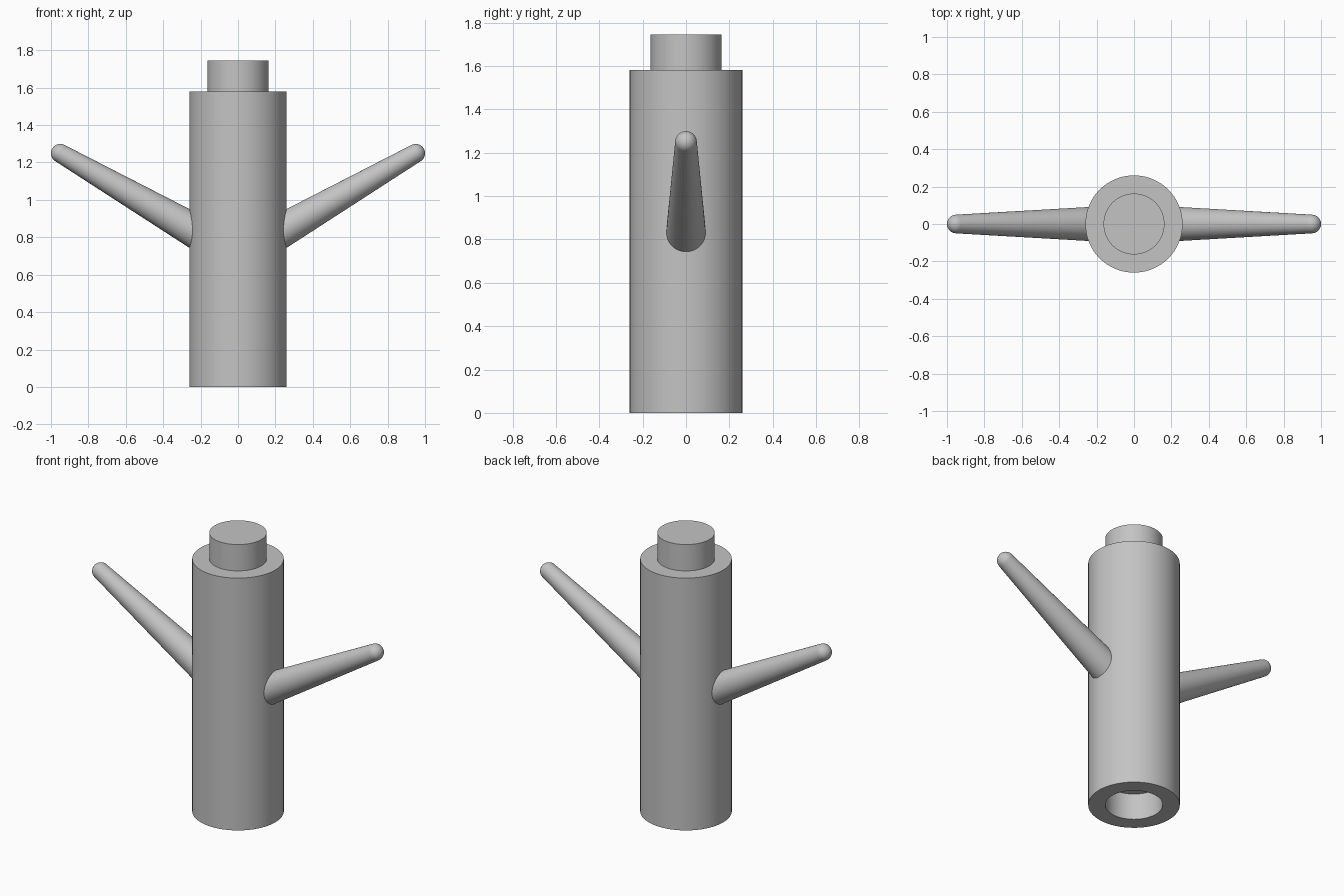
import bpy
import bmesh
from math import cos, sin, pi, radians
from mathutils import Matrix, Vector

cube = bpy.data.objects.get("Cube")
if cube:
    bpy.data.objects.remove(cube, do_unlink=True)

grey = bpy.data.materials.new("plain grey")
grey.use_nodes = True
grey.diffuse_color = (0.55, 0.55, 0.55, 1)
grey.node_tree.nodes["Principled BSDF"].inputs["Base Color"].default_value = grey.diffuse_color


def lathe(name, profile, steps=64):
    """Spin a (radius, height) profile around z into a smooth solid."""
    bm = bmesh.new()
    verts = [bm.verts.new((r, 0, z)) for r, z in profile]
    edges = [bm.edges.new(pair) for pair in zip(verts, verts[1:])]
    bmesh.ops.spin(bm, geom=verts + edges, cent=(0, 0, 0), axis=(0, 0, 1),
                   angle=2 * pi, steps=steps)
    bmesh.ops.remove_doubles(bm, verts=bm.verts, dist=0.0001)
    bmesh.ops.recalc_face_normals(bm, faces=bm.faces)
    mesh = bpy.data.meshes.new(name)
    bm.to_mesh(mesh)
    bm.free()
    mesh.materials.append(grey)
    obj = bpy.data.objects.new(name, mesh)
    bpy.context.collection.objects.link(obj)
    bpy.ops.object.select_all(action='DESELECT')
    obj.select_set(True)
    bpy.context.view_layer.objects.active = obj
    bpy.ops.object.shade_smooth_by_angle(angle=radians(30))
    return obj


# Post: socket underneath, wide column, narrow peg on top
body_r, peg_r = 0.26, 0.163
body_h, peg_h = 1.58, 0.165
lathe("post", [(0, peg_h), (peg_r, peg_h), (peg_r, 0), (body_r, 0),
               (body_r, body_h), (peg_r, body_h),
               (peg_r, body_h + peg_h), (0, body_h + peg_h)])

# Arms: tapered pegs with round tips, rising outwards on both sides
root_r, tip_r = 0.099, 0.05
for side, name in ((1, "left_arm"), (-1, "right_arm")):
    root = Vector((0.1 * side, 0, 0.758))
    tip = Vector((0.95 * side, 0, 1.249))
    axis = tip - root
    length = axis.length
    dome = [(tip_r * cos(a), length + tip_r * sin(a))
            for a in (i * pi / 16 for i in range(8))]
    arm = lathe(name, [(0, 0), (root_r, 0)] + dome + [(0, length + tip_r)], 48)
    turn = axis.to_track_quat('Z', 'Y').to_matrix().to_4x4()
    arm.matrix_world = Matrix.Translation(root) @ turn
